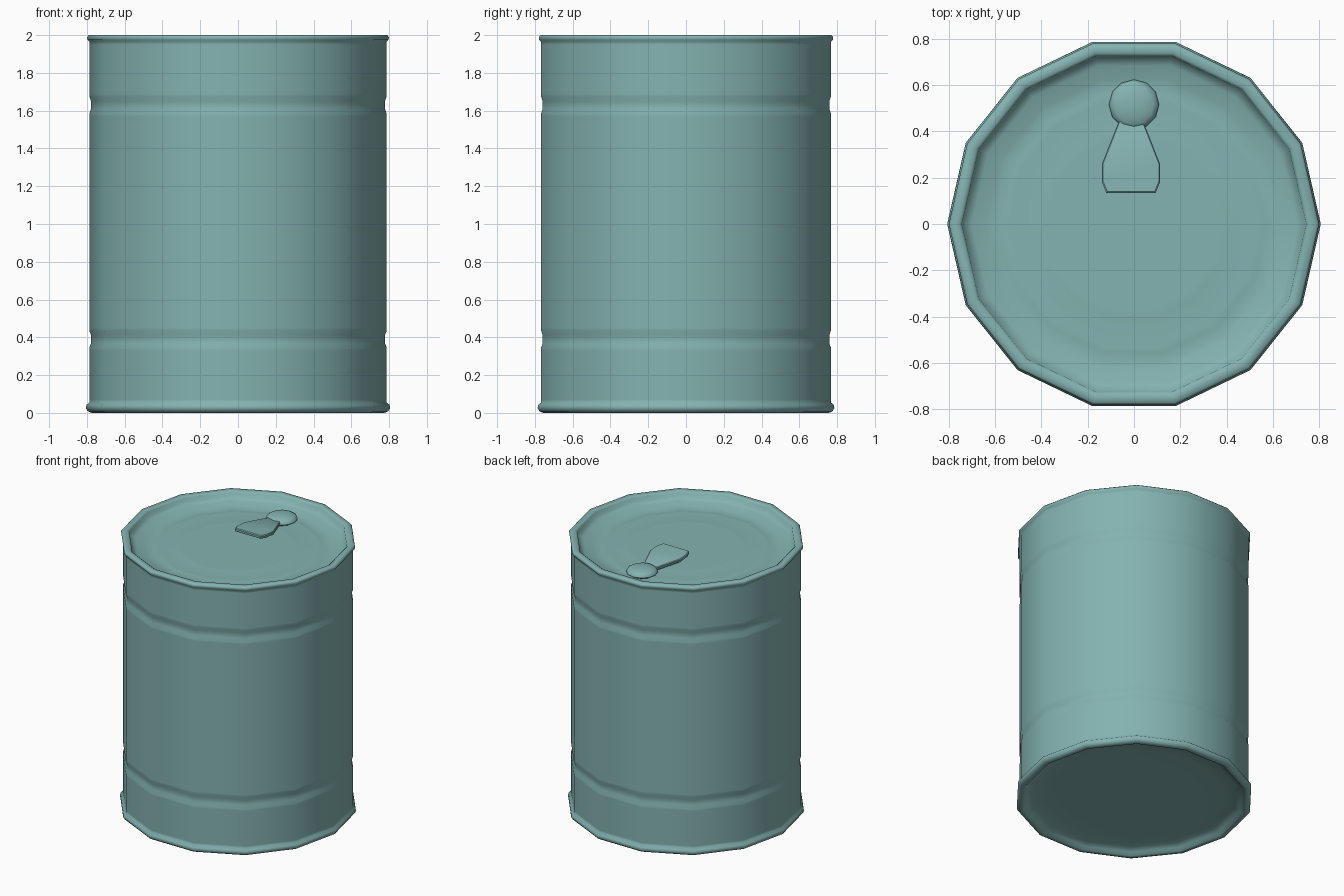
import bpy, bmesh
from math import cos, sin, pi

if "Cube" in bpy.data.objects:
    bpy.data.objects.remove(bpy.data.objects["Cube"])


def finish(name, bm, angle):
    bmesh.ops.recalc_face_normals(bm, faces=bm.faces)
    mesh = bpy.data.meshes.new(name)
    bm.to_mesh(mesh)
    bm.free()
    ob = bpy.data.objects.new(name, mesh)
    bpy.context.collection.objects.link(ob)
    mesh.materials.append(teal)
    bpy.ops.object.select_all(action='DESELECT')
    ob.select_set(True)
    bpy.context.view_layer.objects.active = ob
    bpy.ops.object.shade_smooth_by_angle(angle=angle)
    return ob


def lathe(name, profile, sides, centre=(0, 0), angle=0.7):
    """Revolve (radius, z) points; both ends are capped."""
    bm = bmesh.new()
    rings = []
    for r, z in profile:
        rings.append([bm.verts.new((centre[0] + r * cos(2 * pi * i / sides),
                                    centre[1] + r * sin(2 * pi * i / sides), z))
                      for i in range(sides)])
    for a, b in zip(rings, rings[1:]):
        for i in range(sides):
            j = (i + 1) % sides
            bm.faces.new((a[i], a[j], b[j], b[i]))
    bm.faces.new(rings[0])
    bm.faces.new(rings[-1])
    return finish(name, bm, angle)


def groove(z):
    return [(0.787, z - 0.06), (0.787, z - 0.045), (0.778, z - 0.02),
            (0.778, z + 0.02), (0.787, z + 0.045), (0.787, z + 0.06)]


teal = bpy.data.materials.new("teal_metal")
teal.diffuse_color = (0.23, 0.45, 0.44, 1)
teal.use_nodes = True
teal.node_tree.nodes["Principled BSDF"].inputs["Base Color"].default_value = teal.diffuse_color

# Can: dished base, lower rim, two pressed grooves, top rim and sunken stepped lid
profile = [(0.35, 0.045), (0.6, 0.045), (0.70, 0.04), (0.74, 0.025), (0.755, 0.005),
           (0.775, 0.0), (0.795, 0.008), (0.806, 0.025), (0.802, 0.042),
           (0.787, 0.055), (0.787, 0.07)]
profile += groove(0.39) + groove(1.63)
profile += [(0.787, 1.95), (0.787, 1.965), (0.797, 1.975), (0.799, 1.99), (0.79, 2.0),
            (0.755, 2.0), (0.743, 1.99), (0.738, 1.963), (0.70, 1.948), (0.64, 1.935),
            (0.61, 1.928), (0.57, 1.934), (0.54, 1.934), (0.45, 1.932), (0.41, 1.936),
            (0.38, 1.936)]
lathe("can_body", profile, 14, angle=1.35)

# Rivet: low dome at the back of the lid
dome = [(0.09, 1.93), (0.108, 1.945), (0.103, 1.96), (0.085, 1.971), (0.05, 1.979), (0.015, 1.982)]
lathe("rivet", dome, 12, (0, 0.515), 0.8)

# Pull tab: bevelled plate tilted up towards its free end
half = [(0.05, 0.45), (0.125, 0.26), (0.125, 0.18), (0.106, 0.133)]
outline = half + [(-x, y) for x, y in reversed(half)]
bm = bmesh.new()
layers = []
for dz, s in ((-0.012, 0.96), (-0.007, 1.0), (0.007, 1.0), (0.012, 0.96)):
    layers.append([bm.verts.new((-0.013 + x * s, 0.29 + (y - 0.29) * s,
                                 1.974 - 0.07 * (y - 0.13) + dz)) for x, y in outline])
n = len(outline)
for a, b in zip(layers, layers[1:]):
    for i in range(n):
        bm.faces.new((a[i], a[(i + 1) % n], b[(i + 1) % n], b[i]))
bm.faces.new(layers[0])
bm.faces.new(layers[-1])
finish("pull_tab", bm, 0.6)
